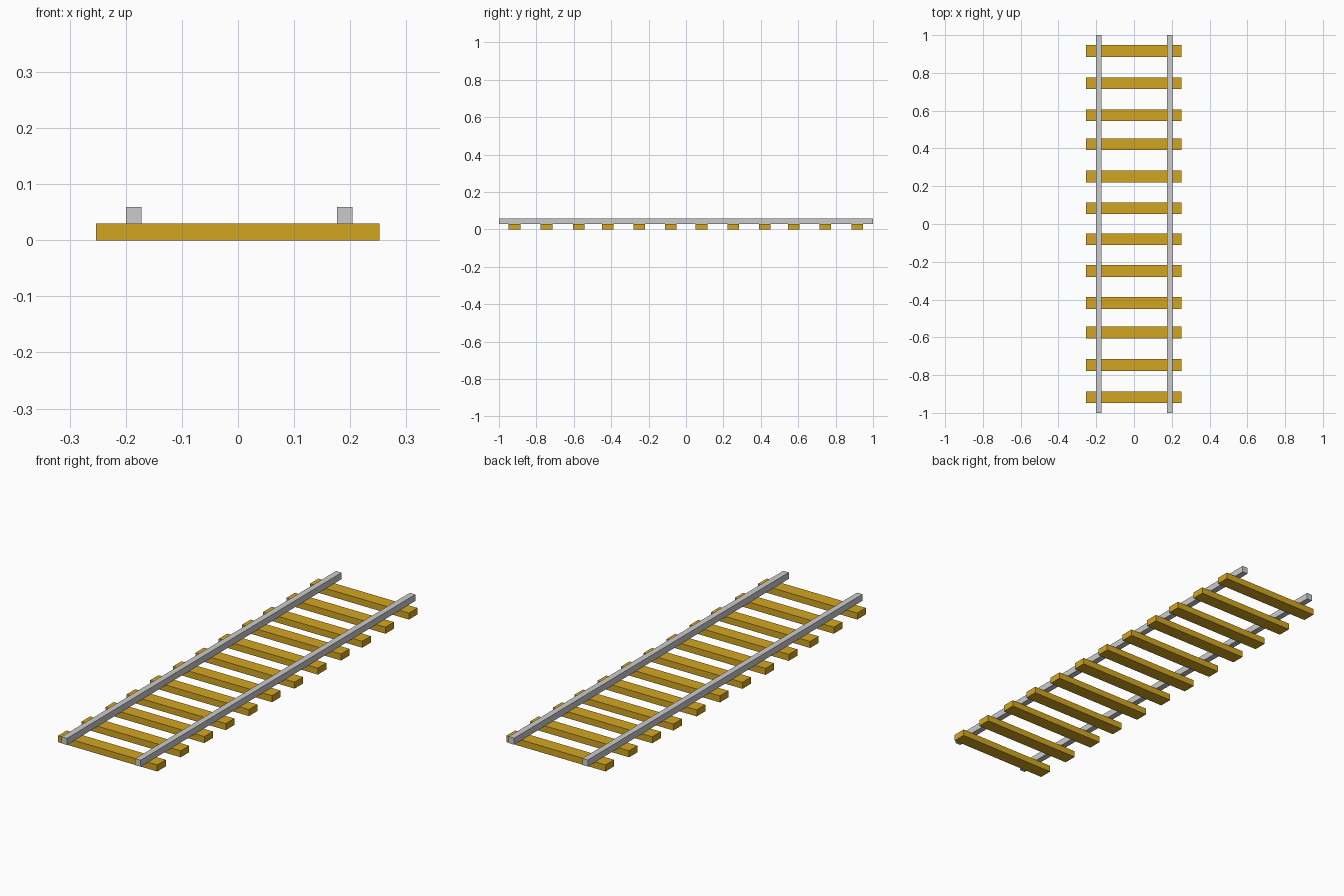
import bpy
import bmesh
from mathutils import Matrix, Vector

if "Cube" in bpy.data.objects:
    bpy.data.objects.remove(bpy.data.objects["Cube"])


def material(name, color):
    mat = bpy.data.materials.new(name)
    mat.diffuse_color = color
    mat.use_nodes = True
    mat.node_tree.nodes["Principled BSDF"].inputs["Base Color"].default_value = mat.diffuse_color
    return mat


def box(name, low, high, mat=None):
    low, high = Vector(low), Vector(high)
    bm = bmesh.new()
    bmesh.ops.create_cube(bm, size=1)
    bmesh.ops.transform(bm, matrix=Matrix.Diagonal((*(high - low), 1)), verts=bm.verts)
    mesh = bpy.data.meshes.new(name)
    bm.to_mesh(mesh)
    bm.free()
    if mat:
        mesh.materials.append(mat)
    obj = bpy.data.objects.new(name, mesh)
    obj.location = (low + high) / 2
    bpy.context.collection.objects.link(obj)
    return obj


wood = material("wood", (0.65, 0.38, 0.015, 1))

# Two steel rails, slightly sunk into the ties
for name, x0, x1 in (("left_rail", -0.2, -0.172), ("right_rail", 0.176, 0.204)):
    box(name, (x0, -1, 0.029), (x1, 1, 0.059))

# Wooden cross ties with slightly uneven spacing
tie_centers = (-0.917, -0.746, -0.574, -0.418, -0.249, -0.081,
               0.083, 0.252, 0.422, 0.576, 0.745, 0.916)
for i, y in enumerate(tie_centers, 1):
    box(f"tie_{i}", (-0.253, y - 0.031, 0), (0.252, y + 0.031, 0.03), wood)
